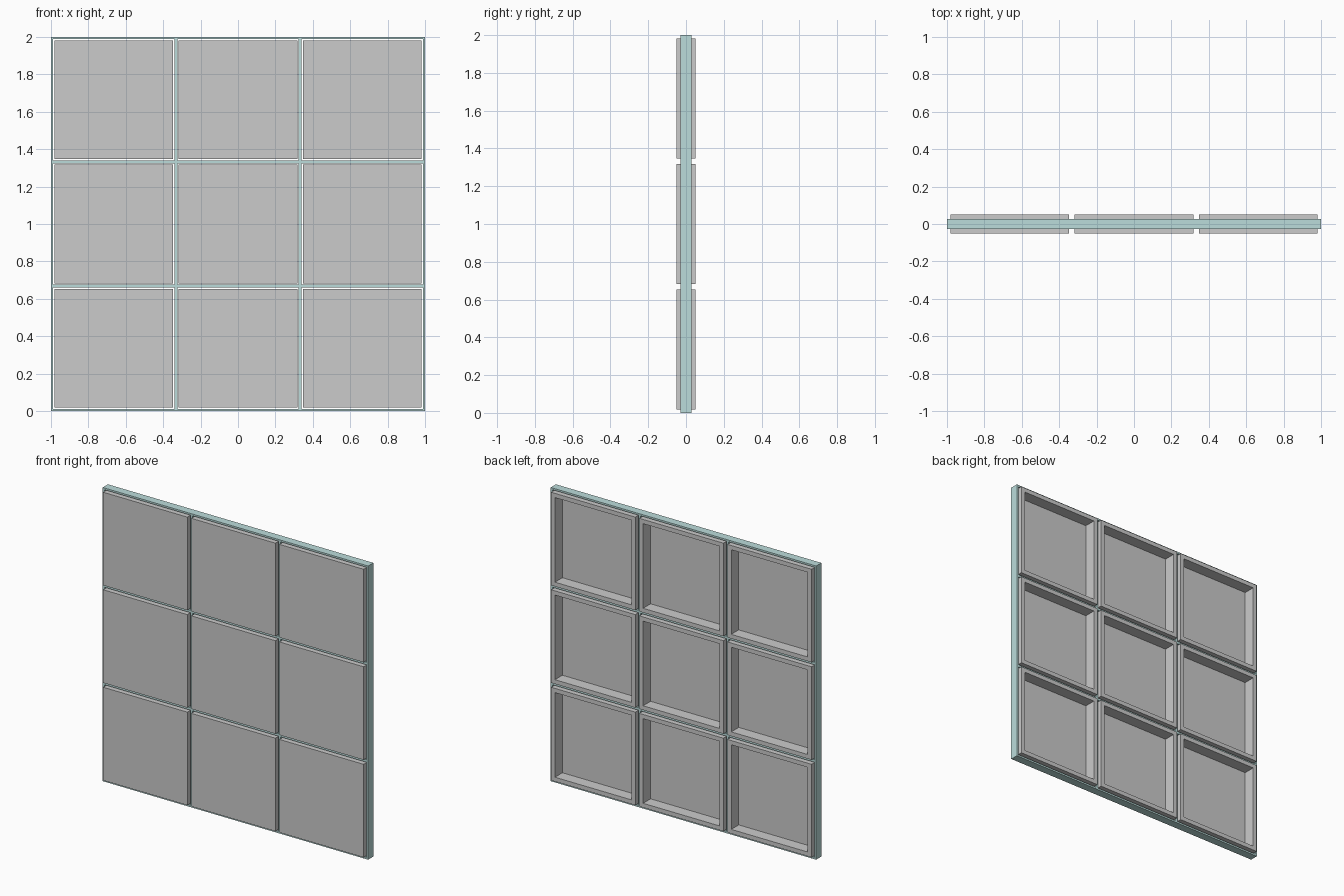
import bpy, bmesh

if "Cube" in bpy.data.objects:
    bpy.data.objects.remove(bpy.data.objects["Cube"])

PITCH = 0.664
teal = bpy.data.materials.new("teal_gasket")
teal.diffuse_color = (0.5, 0.72, 0.71, 1)
teal.use_nodes = True
teal.node_tree.nodes["Principled BSDF"].inputs["Base Color"].default_value = teal.diffuse_color


def make_object(name, bm, mat=None):
    bmesh.ops.recalc_face_normals(bm, faces=bm.faces)
    me = bpy.data.meshes.new(name)
    bm.to_mesh(me)
    bm.free()
    ob = bpy.data.objects.new(name, me)
    if mat:
        me.materials.append(mat)
    bpy.context.collection.objects.link(ob)


def sweep_square(bm, cx, cz, profile, closed):
    """Carry a (half size, y) profile around a square."""
    rings = [[bm.verts.new((cx + sx * h, y, cz + sz * h))
              for sx, sz in ((-1, -1), (1, -1), (1, 1), (-1, 1))] for h, y in profile]
    pairs = list(zip(rings, rings[1:]))
    if closed:
        pairs.append((rings[-1], rings[0]))
    else:
        bm.faces.new(rings[0])
        bm.faces.new(rings[-1])
    for a, b in pairs:
        for i in range(4):
            j = (i + 1) % 4
            bm.faces.new((a[i], a[j], b[j], b[i]))


for row in range(3):
    for col in range(3):
        cx, cz = (col - 1) * PITCH, 1 + (row - 1) * PITCH
        # tray panel, open at the back
        bm = bmesh.new()
        sweep_square(bm, cx, cz, [(0.317, -0.05), (0.317, 0.05), (0.288, 0.05), (0.288, -0.03)], False)
        make_object(f"panel_{row}_{col}", bm)
        # thin gasket frame around the panel
        bm = bmesh.new()
        sweep_square(bm, cx, cz, [(0.336, -0.028), (0.336, 0.028), (0.324, 0.028), (0.324, -0.028)], True)
        make_object(f"gasket_{row}_{col}", bm, teal)
